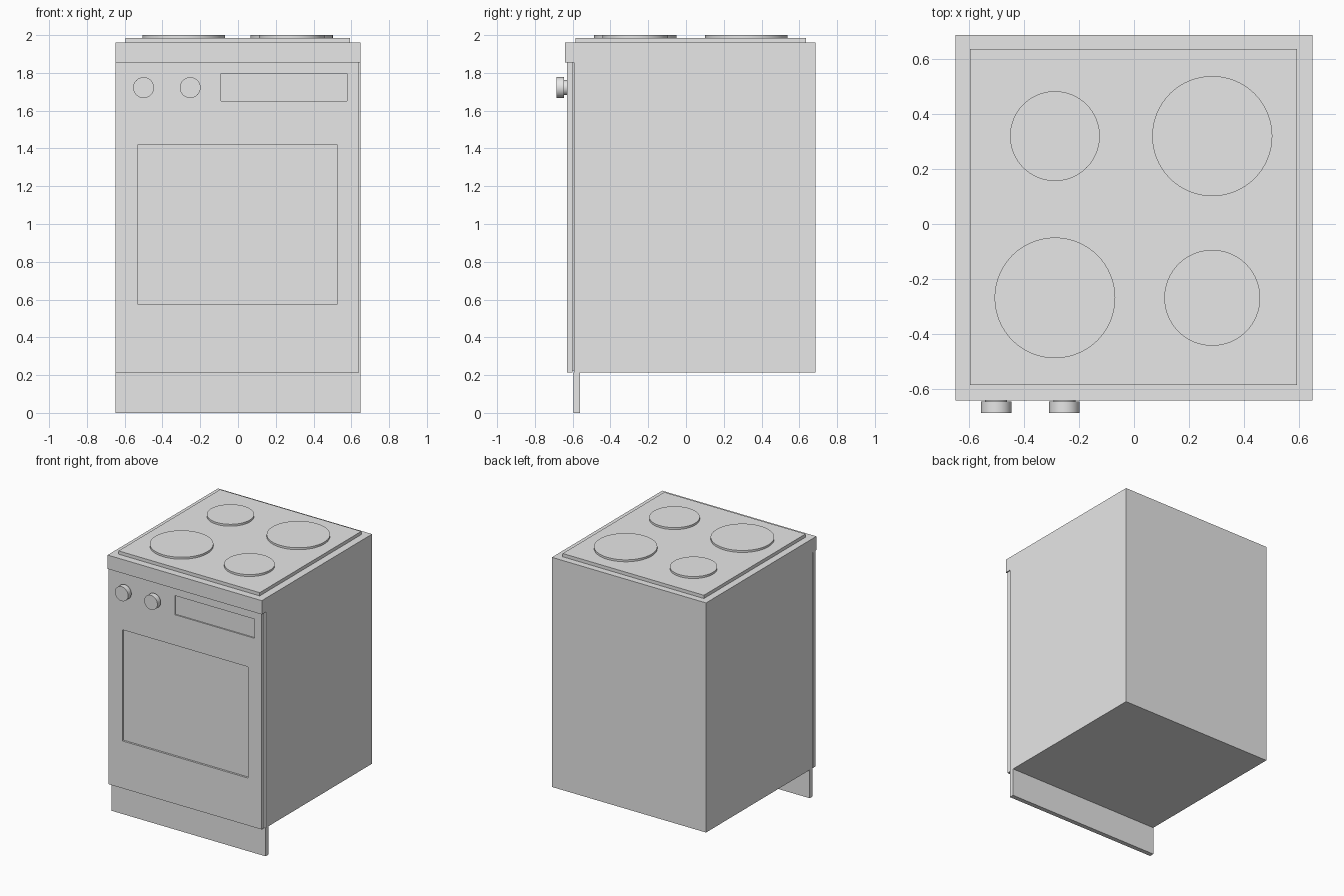
import bpy
import math

cube = bpy.data.objects.get("Cube")
if cube:
    bpy.data.objects.remove(cube, do_unlink=True)

# One plain grey for the whole cooker
grey = bpy.data.materials.new("light_grey")
grey.use_nodes = True
grey.diffuse_color = (0.8, 0.8, 0.8, 1)
grey.node_tree.nodes["Principled BSDF"].inputs["Base Color"].default_value = (0.8, 0.8, 0.8, 1)


def box(name, xs, ys, zs):
    """Box given by its extents along each axis."""
    spans = (xs, ys, zs)
    bpy.ops.mesh.primitive_cube_add(size=1, location=[(a + b) / 2 for a, b in spans])
    obj = bpy.context.object
    obj.name = name
    obj.scale = [b - a for a, b in spans]
    bpy.ops.object.transform_apply(location=False, rotation=False, scale=True)
    obj.data.materials.append(grey)
    return obj


def disc(name, centre, radius, depth, tilt=0):
    """Smooth round disc, upright or tilted to face the front."""
    bpy.ops.mesh.primitive_cylinder_add(vertices=64, radius=radius, depth=depth,
                                        location=centre, rotation=(tilt, 0, 0))
    obj = bpy.context.object
    obj.name = name
    obj.data.materials.append(grey)
    bpy.ops.object.shade_smooth_by_angle(angle=math.radians(35))
    return obj


def recess(target, name, xs, zs, depth):
    """Cut a shallow rectangular pocket into the front of the target."""
    cutter = box(name, xs, (-0.70, FRONT + depth), zs)
    cutter.hide_render = True
    cutter.hide_viewport = True
    cutter.display_type = 'WIRE'
    mod = target.modifiers.new(name, 'BOOLEAN')
    mod.operation = 'DIFFERENCE'
    mod.solver = 'EXACT'
    mod.object = cutter


HALF, BACK, FRONT = 0.648, 0.685, -0.63
BASE, SHELF, TOP = 0.215, 1.855, 1.96

# Cabinet, overhanging worktop and kick board
box("cabinet", (-HALF, HALF), (-0.592, BACK), (BASE, SHELF))
box("worktop", (-HALF, HALF), (-0.64, BACK), (SHELF, TOP))
box("kick_board", (-HALF, HALF), (-0.595, -0.56), (0, BASE))

# Front panel with oven window and display pockets, set off by a thin seam
panel = box("front_panel", (-HALF, 0.64), (FRONT, -0.6), (BASE, SHELF))
recess(panel, "window_cutter", (-0.53, 0.525), (0.575, 1.42), 0.015)
recess(panel, "display_cutter", (-0.09, 0.578), (1.652, 1.797), 0.01)
box("panel_seam", (-0.635, 0.63), (-0.602, -0.59), (BASE + 0.01, SHELF))

# Control knobs on short stems
for side, x in (("outer", -0.5), ("inner", -0.253)):
    disc(side + "_knob", (x, -0.665, 1.722), 0.055, 0.04, math.pi / 2)
    disc(side + "_knob_stem", (x, -0.638, 1.722), 0.04, 0.026, math.pi / 2)

# Hob plate with four burners
box("hob_plate", (-0.595, 0.592), (-0.585, 0.635), (TOP, 1.985))
for name, x, y, radius in (("back_right_burner", -0.287, 0.319, 0.163),
                           ("back_left_burner", 0.284, 0.319, 0.218),
                           ("front_right_burner", -0.287, -0.268, 0.219),
                           ("front_left_burner", 0.284, -0.268, 0.174)):
    disc(name, (x, y, 1.99), radius, 0.02)
